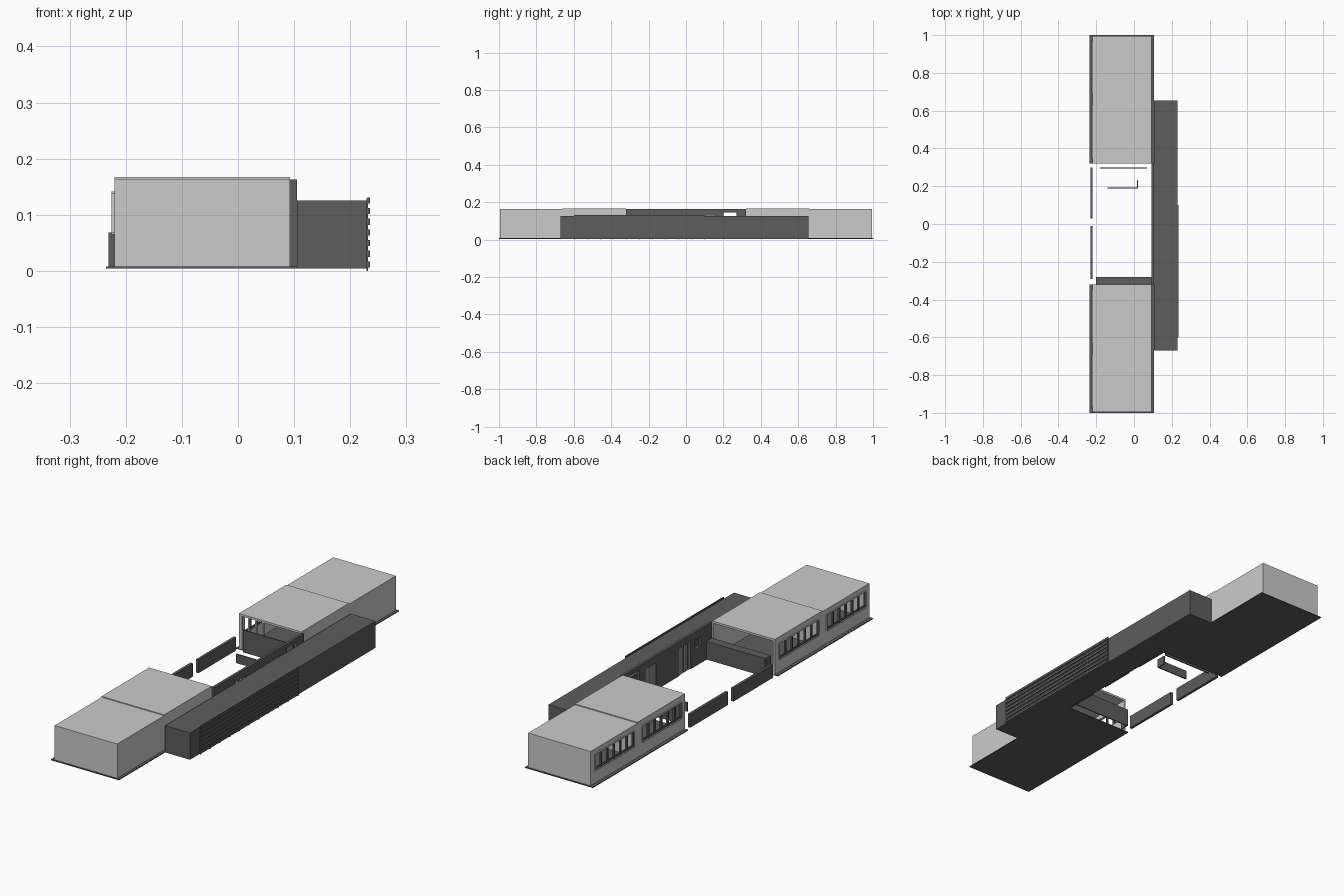
import bpy
import bmesh
from mathutils import Matrix, Vector

cube = bpy.data.objects.get("Cube")
if cube:
    bpy.data.objects.remove(cube, do_unlink=True)


def make_material(name, value):
    mat = bpy.data.materials.new(name)
    mat.use_nodes = True
    colour = (value, value, value, 1)
    mat.diffuse_color = colour
    mat.node_tree.nodes["Principled BSDF"].inputs["Base Color"].default_value = colour
    return mat


LIGHT = make_material("light grey render", 0.6)
DARK = make_material("dark grey cladding", 0.11)
FLOOR = 0.008
EAVES = 0.163
ROOF = 0.167


def boxes(name, parts, mat):
    """One object from a list of ((x0, x1), (y0, y1), (z0, z1)) boxes."""
    bm = bmesh.new()
    for spans in parts:
        mid = Vector([sum(s) / 2 for s in spans])
        size = [abs(s[1] - s[0]) for s in spans]
        bmesh.ops.create_cube(bm, size=1, matrix=Matrix.Translation(mid) @ Matrix.Diagonal((*size, 1)))
    mesh = bpy.data.meshes.new(name)
    bm.to_mesh(mesh)
    bm.free()
    mesh.materials.append(mat)
    obj = bpy.data.objects.new(name, mesh)
    bpy.context.collection.objects.link(obj)
    return obj


def wall_with_openings(xs, ys, zs, openings):
    """Boxes of a wall along y, leaving gaps for (y0, y1, z0, z1) openings."""
    parts = []
    y = ys[0]
    for y0, y1, z0, z1 in sorted(openings):
        parts.append((xs, (y, y0), zs))
        if z0 > zs[0]:
            parts.append((xs, (y0, y1), (zs[0], z0)))
        parts.append((xs, (y0, y1), (z1, zs[1])))
        y = y1
    parts.append((xs, (y, ys[1]), zs))
    return parts


# Two hollow pavilions, mirrored across the courtyard
SILL, HEAD = 0.068, 0.138
WINDOWS = [(0.35, 0.63), (0.69, 0.965)]
for side, label in ((1, "back"), (-1, "front")):
    def span(a, b):
        return tuple(sorted((side * a, side * b)))

    boxes(label + "_floor_slab", [((-0.235, 0.105), span(0.32, 1), (0.004, FLOOR))], DARK)

    # Outer shell
    openings = [(*span(a, b), SILL, HEAD) for a, b in WINDOWS]
    shell = wall_with_openings((-0.22, -0.212), span(0.32, 0.995), (FLOOR, EAVES), openings)
    shell += [
        ((0.086, 0.093), span(0.32, 0.995), (FLOOR, EAVES)),
        ((-0.212, 0.086), span(0.987, 0.995), (FLOOR, EAVES)),
        ((-0.212, 0.086), span(0.655, 0.661), (FLOOR, EAVES)),
    ]
    boxes(label + "_pavilion_walls", shell, LIGHT)

    # Roof in two halves, the courtyard half slightly higher
    boxes(label + "_roof", [
        ((-0.22, 0.093), span(0.66, 0.995), (0.158, EAVES)),
        ((-0.22, 0.093), span(0.32, 0.66), (0.158, ROOF)),
    ], LIGHT)

    # Projecting window surrounds and dark mullions
    surrounds, mullions = [], []
    for a, b in WINDOWS:
        xs = (-0.225, -0.214)
        surrounds += [
            (xs, span(a, b), (SILL - 0.003, SILL)),
            (xs, span(a, b), (HEAD, HEAD + 0.003)),
            (xs, span(a - 0.003, a), (SILL, HEAD)),
            (xs, span(b, b + 0.003), (SILL, HEAD)),
        ]
        step = (b - a) / 6
        for i in range(7):
            y = a + step * i
            mullions.append(((-0.222, -0.214), span(max(a, y - 0.004), min(b, y + 0.004)), (SILL, HEAD)))
        mullions.append(((-0.22, -0.214), span(a, b), (SILL, SILL + 0.008)))
    boxes(label + "_window_surrounds", surrounds, LIGHT)
    boxes(label + "_window_mullions", mullions, DARK)

    # Low wall along the open edge of the courtyard
    low = (0.03, 0.3) if side > 0 else (0.01, 0.29)
    boxes(label + "_low_wall", [((-0.231, -0.219), span(*low), (FLOOR, 0.068))], DARK)

# Posts in the open end of the back pavilion
boxes("porch_posts", [((x, x + 0.008), (0.32, 0.328), (FLOOR, 0.158))
                      for x in (-0.212, -0.175, -0.14, -0.105)], LIGHT)

# Thin screen and corner bench in the courtyard
boxes("porch_screen", [((-0.18, 0.07), (0.294, 0.299), (0.012, 0.113))], DARK)
boxes("corner_bench", [
    ((-0.14, 0.022), (0.187, 0.192), (0.015, 0.056)),
    ((0.017, 0.022), (0.192, 0.232), (0.015, 0.056)),
], DARK)

# Wide low parapet at the open end of the front pavilion
boxes("porch_parapet", [
    ((-0.2, 0.093), (-0.285, -0.28), (FLOOR, 0.09)),
    ((-0.2, 0.093), (-0.32, -0.285), (0.084, 0.09)),
    ((-0.2, -0.195), (-0.32, -0.285), (FLOOR, 0.084)),
], DARK)

# Courtyard wall with doorways and windows
doors = [(-0.165, -0.085, FLOOR, 0.13), (0.08, 0.15, FLOOR, 0.13)]
lights = [(-0.24, -0.195, 0.085, 0.125), (0.2, 0.27, 0.06, 0.145)]
boxes("courtyard_wall", wall_with_openings((0.093, 0.105), (-0.32, 0.32), (FLOOR, EAVES), doors + lights), DARK)
bars = []
for y0, y1, z0, z1 in doors:
    for i in range(5):
        y = y0 + (y1 - y0) * i / 5
        bars.append(((0.096, 0.1), (y, y + 0.009), (z0, z1)))
boxes("door_panels", bars, LIGHT)

# Long dark service wing
boxes("service_wing", [((0.105, 0.229), (-0.67, 0.655), (0.004, 0.125))], DARK)

# Slatted screen on the outer face of the wing
slats = [((0.231, 0.235), (-0.6, 0.1), (z / 1000, z / 1000 + 0.011)) for z in range(6, 128, 19)]
slats += [((0.229, 0.232), (-0.6 + i * 0.0695, -0.595 + i * 0.0695), (0, 0.13)) for i in range(11)]
boxes("slatted_screen", slats, DARK)
